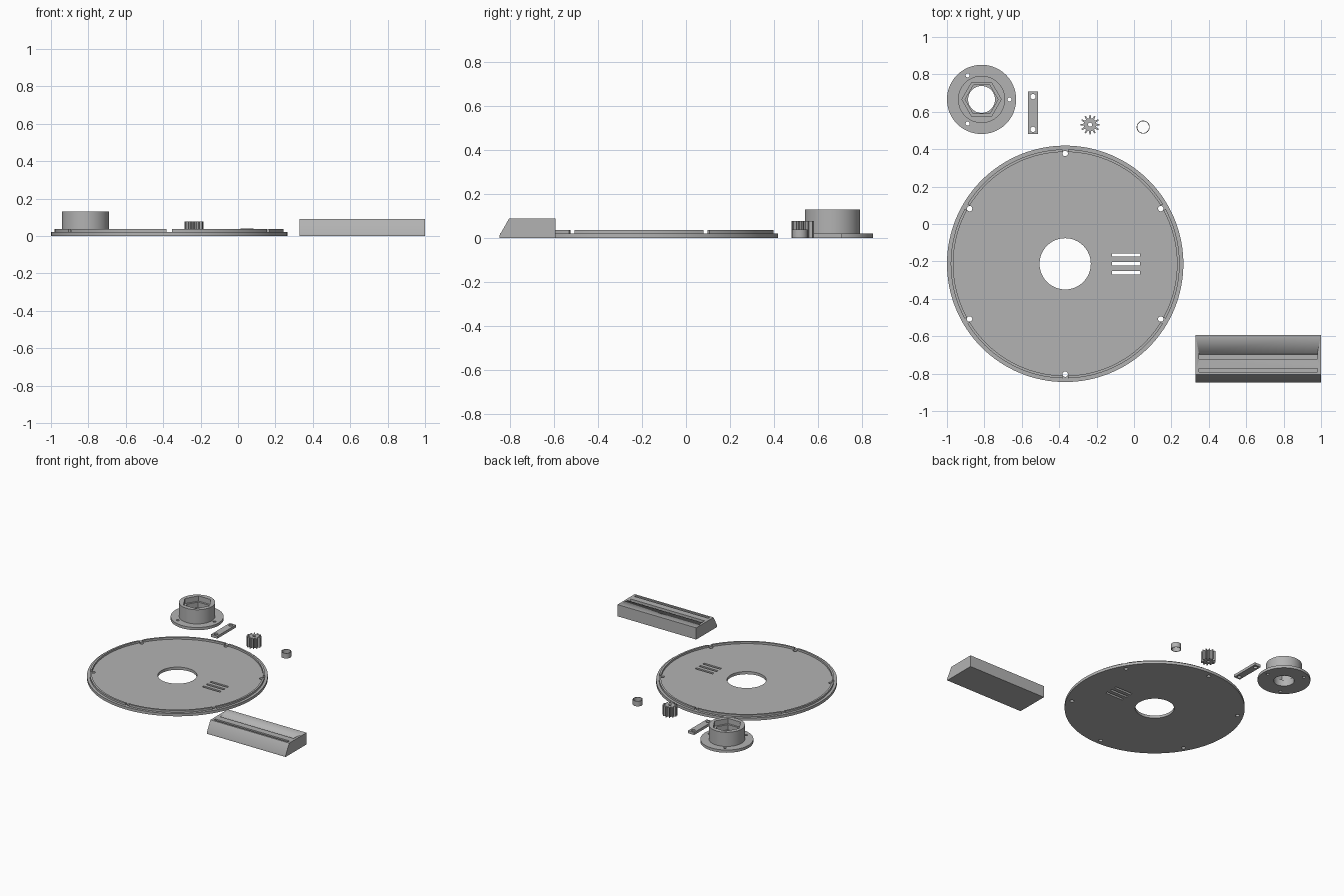
import bpy, bmesh, math
from mathutils import Matrix

if "Cube" in bpy.data.objects:
    bpy.data.objects.remove(bpy.data.objects["Cube"])

grey = bpy.data.materials.new("light grey")
grey.diffuse_color = (0.45, 0.45, 0.45, 1)
grey.use_nodes = True
grey.node_tree.nodes["Principled BSDF"].inputs["Base Color"].default_value = grey.diffuse_color


def ring(cx, cy, r, n=48, start=0.0):
    return [(cx + r * math.cos(start + math.tau * i / n),
             cy + r * math.sin(start + math.tau * i / n)) for i in range(n)]


def rect(x0, x1, y0, y1):
    return [(x0, y0), (x1, y0), (x1, y1), (x0, y1)]


def polar(cx, cy, r, deg):
    a = math.radians(deg)
    return cx + r * math.cos(a), cy + r * math.sin(a)


def slab(name, loops, z0, z1, turn=None):
    """Flat outline with holes (even-odd fill), extruded from z0 to z1."""
    curve = bpy.data.curves.new(name + "_outline", 'CURVE')
    curve.dimensions = '2D'
    curve.fill_mode = 'BOTH'
    curve.extrude = (z1 - z0) / 2
    for loop in loops:
        s = curve.splines.new('POLY')
        s.points.add(len(loop) - 1)
        for p, (x, y) in zip(s.points, loop):
            p.co = (x, y, 0, 1)
        s.use_cyclic_u = True
    tmp = bpy.data.objects.new(name + "_tmp", curve)
    bpy.context.collection.objects.link(tmp)
    dg = bpy.context.evaluated_depsgraph_get()
    mesh = bpy.data.meshes.new_from_object(tmp.evaluated_get(dg))
    bpy.data.objects.remove(tmp)
    bpy.data.curves.remove(curve)
    bm = bmesh.new()
    bm.from_mesh(mesh)
    bmesh.ops.remove_doubles(bm, verts=bm.verts, dist=1e-5)
    bmesh.ops.translate(bm, verts=bm.verts, vec=(0, 0, (z0 + z1) / 2))
    if turn:
        bmesh.ops.transform(bm, matrix=turn, verts=bm.verts)
    bmesh.ops.recalc_face_normals(bm, faces=bm.faces)
    bm.to_mesh(mesh)
    bm.free()
    mesh.materials.clear()
    mesh.materials.append(grey)
    mesh.name = name
    ob = bpy.data.objects.new(name, mesh)
    bpy.context.collection.objects.link(ob)
    bpy.ops.object.select_all(action='DESELECT')
    ob.select_set(True)
    bpy.context.view_layer.objects.active = ob
    bpy.ops.object.shade_smooth_by_angle(angle=math.radians(30))
    return ob


# Large disc: centre bore, six screw holes and three slots
DX, DY = -0.368, -0.213
holes = [ring(*polar(DX, DY, 0.59, 30 + 60 * k), 0.0145, 20) for k in range(6)]
slots = [rect(-0.117, 0.033, DY + d - 0.009, DY + d + 0.009)
         for d in (-0.047, 0, 0.047)]
slab("disc", [ring(DX, DY, 0.632, 128), ring(DX, DY, 0.137, 64)] + holes + slots,
     0, 0.021)

# Raised rim in six arcs, open at each screw hole
arcs = []
for k in range(6):
    a0, a1 = 30 + 60 * k + 1.4, 90 + 60 * k - 1.4
    steps = [a0 + (a1 - a0) * i / 20 for i in range(21)]
    arcs.append([polar(DX, DY, 0.612, a) for a in steps]
                + [polar(DX, DY, 0.598, a) for a in reversed(steps)])
slab("disc_rim", arcs, 0.021, 0.036)

# Flanged hub with stepped hexagonal socket
HX, HY = -0.815, 0.666
bore = ring(HX, HY, 0.072)
wall = ring(HX, HY, 0.126, 64)
screws = [ring(*polar(HX, HY, 0.149, 120 * k), 0.011, 20) for k in range(3)]
slab("hub_flange", [ring(HX, HY, 0.185, 72), bore] + screws, 0, 0.021)
slab("hub_base", [wall, bore], 0.021, 0.05)
slab("hub_lower_socket", [wall, ring(HX, HY, 0.088, 6)], 0.05, 0.09)
slab("hub_upper_socket", [wall, ring(HX, HY, 0.105, 6)], 0.09, 0.13)

# Small strap with a hole at each end
slab("strap", [rect(-0.566, -0.513, 0.481, 0.708),
               ring(-0.54, 0.681, 0.0145, 20), ring(-0.54, 0.506, 0.0145, 20)],
     0, 0.02)

# Pinion gear
GX, GY = -0.235, 0.531
teeth = []
for k in range(12):
    for off, r in ((-9, 0.034), (-4, 0.052), (4, 0.052), (9, 0.034)):
        teeth.append(polar(GX, GY, r, 30 * k + off))
slab("pinion", [teeth, ring(GX, GY, 0.011, 20)], 0, 0.077)

# Thin sleeve
slab("sleeve", [ring(0.049, 0.518, 0.035), ring(0.049, 0.518, 0.031)], 0, 0.04)

# Long block with sloped front: (y, z) profile swept along x
yz_to_x = Matrix(((0, 0, 1, 0), (1, 0, 0, 0), (0, 1, 0, 0), (0, 0, 0, 1)))
block = slab("block", [[(-0.848, 0), (-0.593, 0), (-0.593, 0.09),
                        (-0.804, 0.09), (-0.848, 0.012)]], 0.328, 1.0, yz_to_x)

# Two long grooves in the block top
grooves = {"wide_groove": [(-0.722, 0.04), (-0.699, 0.04), (-0.688, 0.1), (-0.722, 0.1)],
           "narrow_groove": rect(-0.79, -0.772, 0.05, 0.1)}
for name, profile in grooves.items():
    cutter = slab(name + "_cutter", [profile], 0.348, 0.98, yz_to_x)
    cutter.hide_render = True
    cutter.hide_set(True)
    mod = block.modifiers.new(name, 'BOOLEAN')
    mod.operation = 'DIFFERENCE'
    mod.solver = 'EXACT'
    mod.object = cutter
